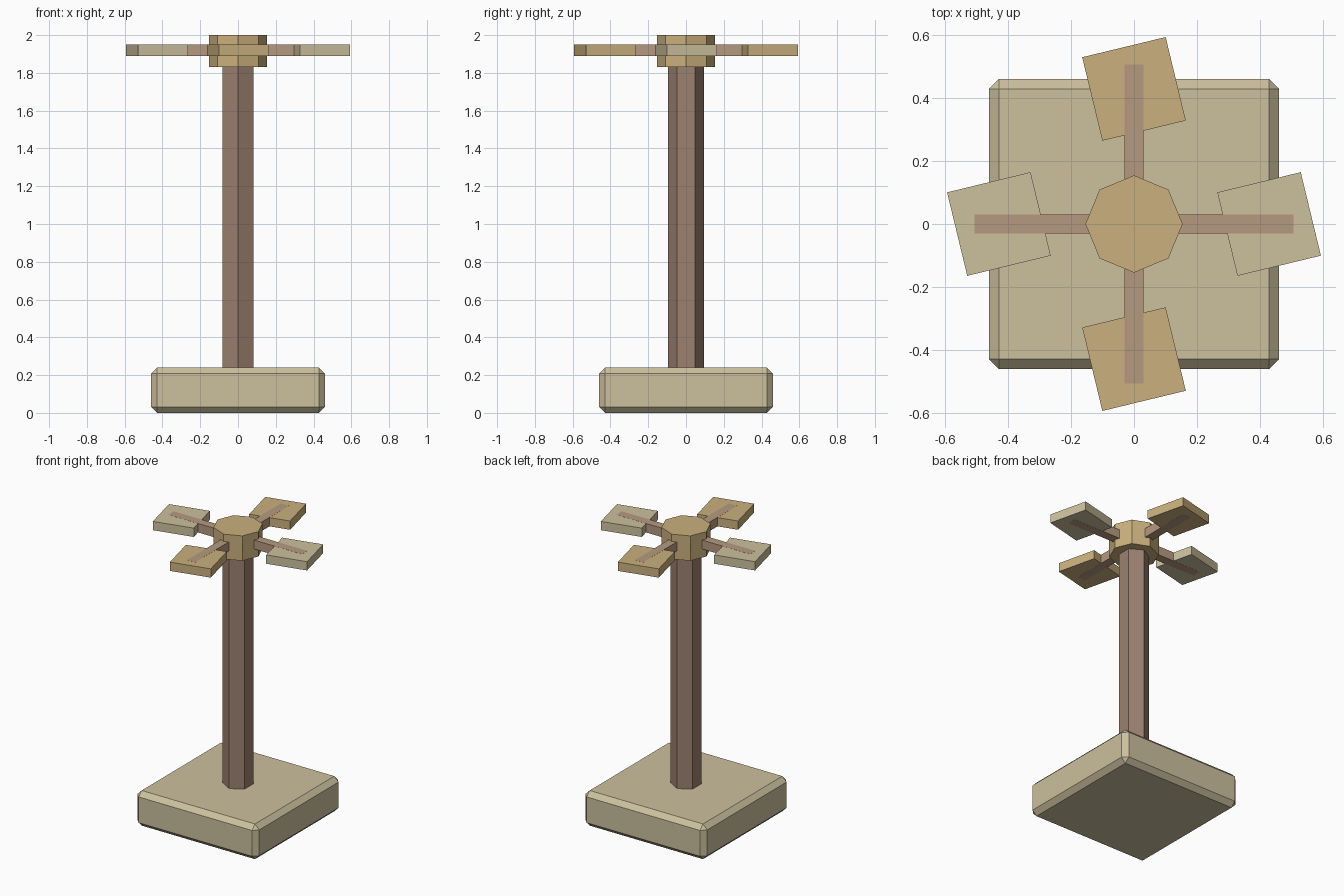
import bpy, math
from mathutils import Matrix

if "Cube" in bpy.data.objects:
    bpy.data.objects.remove(bpy.data.objects["Cube"])

def mat(name, rgb):
    m = bpy.data.materials.new(name)
    lin = [(c / 255 / 12.92) if c < 11 else ((c / 255 + 0.055) / 1.055) ** 2.4 for c in rgb]
    m.diffuse_color = (*lin, 1)
    m.use_nodes = True
    m.node_tree.nodes["Principled BSDF"].inputs["Base Color"].default_value = m.diffuse_color
    return m

STONE = mat("pale_stone", (204, 192, 158))
TAN = mat("tan_wood", (202, 176, 125))
BROWN = mat("brown_wood", (156, 129, 112))
ARM = mat("arm_wood", (182, 154, 128))

def box(name, size, loc, material, angle=0):
    bpy.ops.mesh.primitive_cube_add(size=1, location=loc, rotation=(0, 0, angle))
    ob = bpy.context.object
    ob.name = name
    ob.data.transform(Matrix.Diagonal((*size, 1)))
    ob.data.materials.append(material)
    return ob

def prism(name, sides, radius, z0, z1, material):
    # first vertex lies on the +y axis
    bpy.ops.mesh.primitive_cylinder_add(vertices=sides, radius=radius, depth=z1 - z0,
                                        location=(0, 0, (z0 + z1) / 2))
    ob = bpy.context.object
    ob.name = name
    ob.data.materials.append(material)
    return ob

# chamfered base block
base = box("base", (0.92, 0.92, 0.24), (0, 0, 0.12), STONE)
bevel = base.modifiers.new("chamfer", 'BEVEL')
bevel.width = 0.032
bevel.segments = 1

# hexagonal post and octagonal hub
prism("post", 6, 0.095, 0.22, 1.85, BROWN)
prism("hub", 8, 0.154, 1.83, 2.0, TAN)

# four arms, each carrying a skewed square paddle
for i, side in enumerate(("right", "back", "left", "front")):
    a = i * math.pi / 2
    c, s = math.cos(a), math.sin(a)
    box(side + "_arm", (0.455, 0.06, 0.061), (0.2775 * c, 0.2775 * s, 1.92), ARM, a)
    box(side + "_paddle", (0.272, 0.272, 0.06), (0.428 * c, 0.428 * s, 1.92),
        TAN if i % 2 else STONE, a + 0.237)
